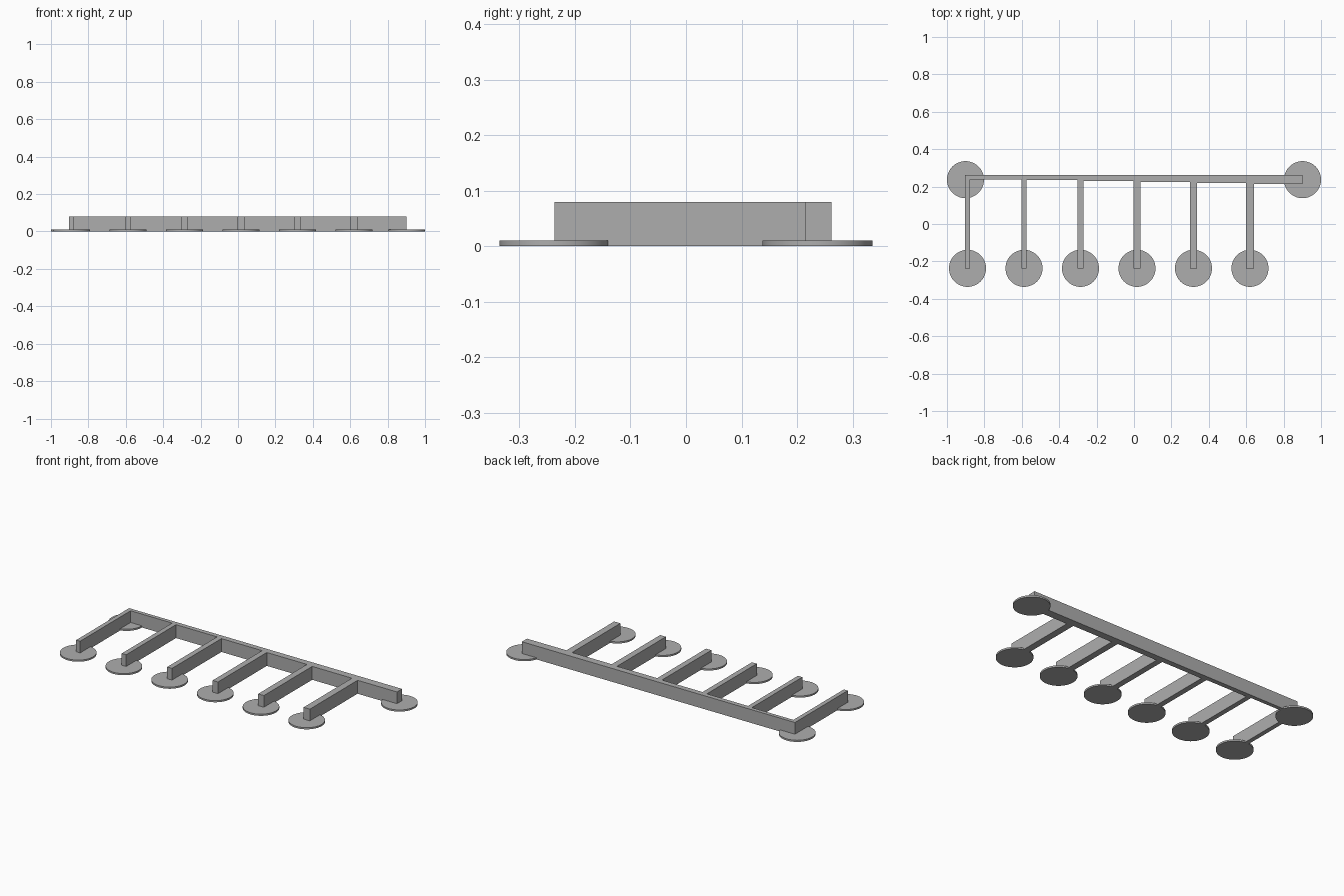
import bpy
import bmesh

cube = bpy.data.objects.get("Cube")
if cube:
    bpy.data.objects.remove(cube, do_unlink=True)

# Single grey material
grey = bpy.data.materials.new("plain grey")
grey.use_nodes = True
colour = (0.42, 0.42, 0.42, 1)
grey.diffuse_color = colour
grey.node_tree.nodes["Principled BSDF"].inputs["Base Color"].default_value = colour

HEIGHT = 0.08
BACK, FRONT = 0.262, -0.237
END = 0.901
FINGERS = 6
DISC_RADIUS, DISC_HEIGHT = 0.099, 0.01


def finger_x(i):
    return -0.89 + 0.302 * i


def finger_width(i):
    return 0.026 + 0.003 * i


def spine_front(i):
    return 0.239 - 0.005 * i


def add_comb():
    # Outline: straight back edge, then each finger and the stepped spine
    outline = [(END, BACK), (-END - 0.002, BACK)]
    for i in range(FINGERS):
        left = finger_x(i) - finger_width(i) / 2
        right = finger_x(i) + finger_width(i) / 2
        if i:
            outline.append((left, spine_front(i - 1)))
        outline += [(left, FRONT), (right, FRONT), (right, spine_front(i))]
    outline.append((END, spine_front(FINGERS - 1)))

    bm = bmesh.new()
    base = bm.faces.new([bm.verts.new((x, y, 0)) for x, y in outline])
    top = bmesh.ops.extrude_face_region(bm, geom=[base], use_keep_orig=True)
    moved = [v for v in top["geom"] if isinstance(v, bmesh.types.BMVert)]
    bmesh.ops.translate(bm, verts=moved, vec=(0, 0, HEIGHT))
    bmesh.ops.recalc_face_normals(bm, faces=bm.faces[:])
    mesh = bpy.data.meshes.new("comb_frame")
    bm.to_mesh(mesh)
    bm.free()
    mesh.materials.append(grey)
    bpy.context.collection.objects.link(bpy.data.objects.new("comb_frame", mesh))


def add_disc(name, x, y):
    bpy.ops.mesh.primitive_cylinder_add(
        vertices=64, radius=DISC_RADIUS, depth=DISC_HEIGHT,
        location=(x, y, DISC_HEIGHT / 2))
    disc = bpy.context.object
    disc.name = name
    disc.data.materials.append(grey)
    bpy.ops.object.shade_smooth_by_angle()


add_comb()

# Thin pads under the finger tips and the ends of the spine
for i in range(FINGERS):
    add_disc(f"finger_pad_{i + 1}", finger_x(i), FRONT)
add_disc("right_corner_pad", -END, 0.237)
add_disc("left_corner_pad", END, 0.237)
